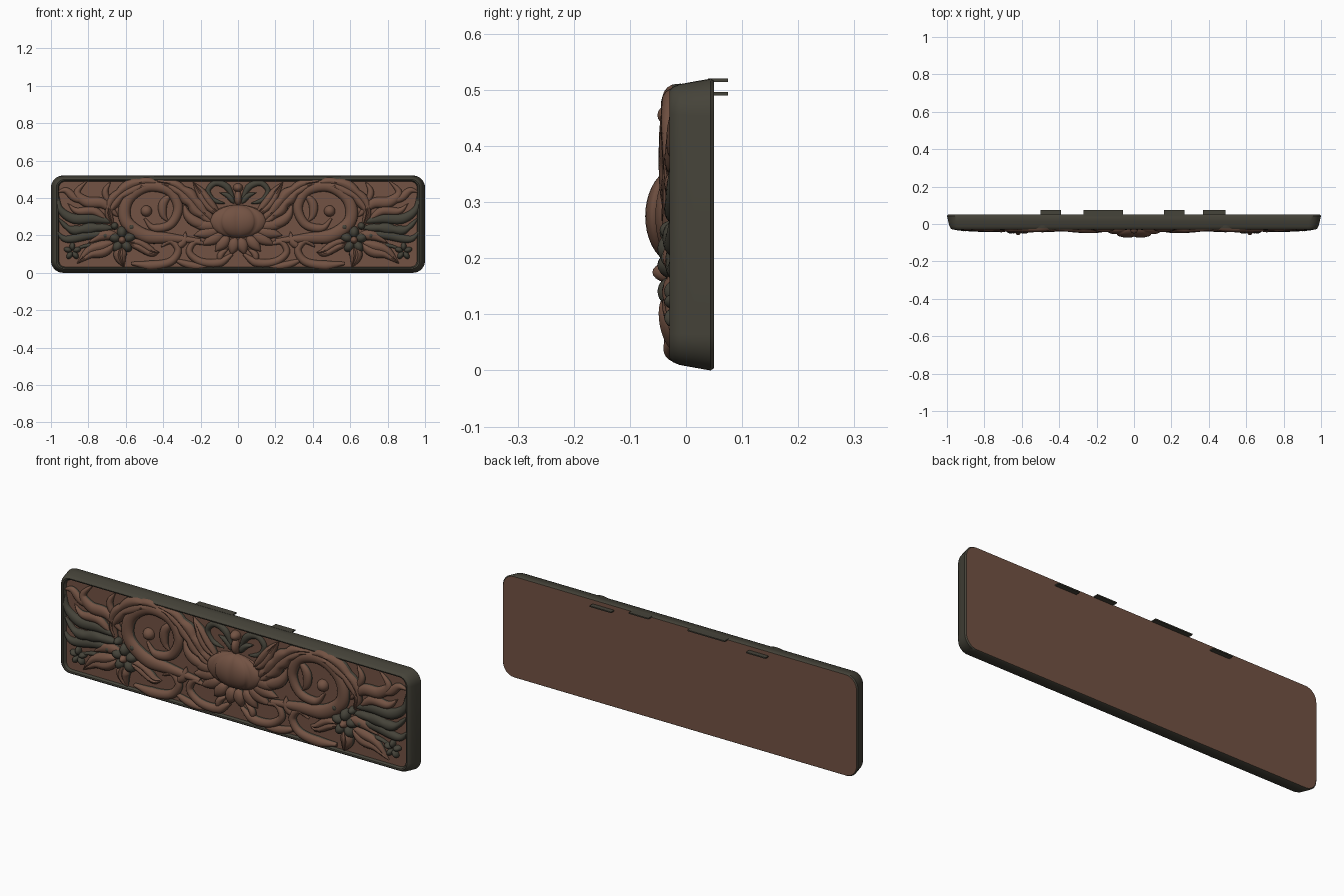
import bpy, bmesh, math
from mathutils import Vector, Matrix

cube = bpy.data.objects.get("Cube")
if cube:
    bpy.data.objects.remove(cube)


def material(name, colour):
    mat = bpy.data.materials.new(name)
    mat.use_nodes = True
    mat.diffuse_color = (*colour, 1)
    bsdf = next(n for n in mat.node_tree.nodes if n.type == 'BSDF_PRINCIPLED')
    bsdf.inputs["Base Color"].default_value = (*colour, 1)
    bsdf.inputs["Roughness"].default_value = 0.8
    return mat


BROWN = material("carved brown wood", (0.17, 0.085, 0.056))
DARK = material("dark grey stain", (0.06, 0.056, 0.041))
FIELD = -0.013      # front face of the recessed background
MID = 0.26          # height of the panel centre


def finish(name, bm, mats, mirror=False, angle=45):
    bmesh.ops.recalc_face_normals(bm, faces=bm.faces[:])
    mesh = bpy.data.meshes.new(name)
    bm.to_mesh(mesh)
    bm.free()
    for mat in mats:
        mesh.materials.append(mat)
    obj = bpy.data.objects.new(name, mesh)
    bpy.context.collection.objects.link(obj)
    bpy.ops.object.select_all(action='DESELECT')
    obj.select_set(True)
    bpy.context.view_layer.objects.active = obj
    bpy.ops.object.shade_smooth_by_angle(angle=math.radians(angle))
    if mirror:
        mod = obj.modifiers.new("Mirror", 'MIRROR')
        mod.use_mirror_merge = False
    return obj


def spline(points, steps=9):
    """Catmull-Rom samples through the control points."""
    p = [Vector(q) for q in points]
    p = [2 * p[0] - p[1]] + p + [2 * p[-1] - p[-2]]
    out = []
    for a, b, c, d in zip(p, p[1:], p[2:], p[3:]):
        for i in range(steps):
            t = i / steps
            out.append(0.5 * (2 * b + (c - a) * t + (2 * a - 5 * b + 4 * c - d) * t * t
                              + (3 * b - a - 3 * c + d) * t ** 3))
    return out + [p[-2]]


def leaf_width(t):
    return max(0.06, math.sin(math.pi * t ** 0.75) ** 0.85)


def scroll_width(t):
    return max(0.1, min(1, 0.3 + 4 * t) * (1 - 0.5 * t) * min(1, 0.3 + 6 * (1 - t)))


def stroke(name, points, width, height, shape=leaf_width, top=BROWN, lobes=0, groove=0.0, mirror=True):
    """Raised half-round carving that follows a path and varies in width."""
    bm = bmesh.new()
    path = spline(points)
    sides, last, rings = 10, len(path) - 1, []
    for i, c in enumerate(path):
        t = i / last
        along = (path[min(i + 1, last)] - path[max(i - 1, 0)]).normalized()
        across = Vector((-along.y, along.x))
        full = shape(t)
        edge = full * (0.72 + 0.28 * abs(math.sin(math.pi * lobes * t))) if lobes else full
        ring = []
        for j in range(sides + 1):
            a = math.pi * j / sides
            q = c + across * math.cos(a) * width * edge
            lift = height * full ** 0.5 * (math.sin(a) ** 0.7 if 0 < j < sides else 0)
            lift *= 1 - groove * max(0, 1 - abs(math.cos(a)) * 3)
            ring.append(bm.verts.new((q.x, FIELD + 0.004 - lift, q.y)))
        rings.append(ring)
    for r, s in zip(rings, rings[1:]):
        for j in range(sides + 1):
            k = (j + 1) % (sides + 1)
            f = bm.faces.new((r[j], r[k], s[k], s[j]))
            # undercut flanks keep the dark stain
            f.material_index = 1 if j in (0, sides - 1, sides) else 0
    bm.faces.new(rings[0])
    bm.faces.new(rings[-1])
    return finish(name, bm, [top, DARK], mirror, 60)


def blobs(name, items, mat, mirror=True):
    """Flattened balls given as x, z, radius x, radius z, depth, tilt."""
    bm = bmesh.new()
    for x, z, rx, rz, depth, tilt in items:
        m = (Matrix.Translation((x, FIELD, z)) @ Matrix.Rotation(-tilt, 4, 'Y')
             @ Matrix.Diagonal((rx, depth, rz, 1)))
        bmesh.ops.create_uvsphere(bm, u_segments=20, v_segments=12, radius=1, matrix=m)
    return finish(name, bm, [mat], mirror, 60)


# Panel body: rounded rectangle lofted from the back to the recessed field
def outline(inset, radius, n=8):
    hx, hz = 1 - 1.35 * inset, MID - inset
    pts = []
    for k, (sx, sz) in enumerate([(1, 1), (-1, 1), (-1, -1), (1, -1)]):
        for i in range(n + 1):
            a = math.pi / 2 * (k + i / n)
            pts.append((sx * (hx - radius) + radius * math.cos(a),
                        MID + sz * (hz - radius) + radius * math.sin(a)))
    return pts


bm = bmesh.new()
profile = [(0.004, 0.05), (0, 0.044), (0.005, 0.015), (0.01, -0.012), (0.015, -0.024),
           (0.021, -0.029), (0.027, -0.027), (0.032, FIELD)]
loops = [[bm.verts.new((x, y, z)) for x, z in outline(inset, 0.065 - inset)] for inset, y in profile]
for r, s in zip(loops, loops[1:]):
    for j in range(len(r)):
        k = (j + 1) % len(r)
        bm.faces.new((r[j], r[k], s[k], s[j])).material_index = 1
bm.faces.new(loops[0])
bm.faces.new(loops[-1])
finish("panel_body", bm, [BROWN, DARK])

# Thin hanging tabs on the back
bm = bmesh.new()
for x, length, z in [(-0.445, 0.11, 0.493), (-0.165, 0.21, 0.517), (0.215, 0.11, 0.517), (0.43, 0.12, 0.493)]:
    bmesh.ops.create_cube(bm, size=1, matrix=Matrix.Translation((x, 0.057, z))
                          @ Matrix.Diagonal((length, 0.036, 0.006, 1)))
finish("back_tabs", bm, [DARK])

# Ribbed central pod
bm = bmesh.new()
bmesh.ops.create_uvsphere(bm, u_segments=72, v_segments=20, radius=1)
for v in bm.verts:
    rib = 0.88 + 0.12 * abs(math.sin(math.atan2(v.co.y, v.co.x) * 4.5 + math.pi / 4)) ** 0.6
    v.co = Vector((v.co.x * 0.162 * rib, FIELD + v.co.y * 0.062 * rib, 0.275 + v.co.z * 0.088))
finish("central_pod", bm, [BROWN], angle=60)

# Fan of pointed leaves under the pod
for i in range(5):
    a = math.radians(8 + i * 21)
    d = Vector((math.sin(a), -math.cos(a) * 0.62))
    base = Vector((0, 0.25))
    stroke("pod_skirt_leaf", [base + d * r for r in (0.1, 0.18, 0.25)], 0.032, 0.034)

# Feathered wings above the pod
stroke("wing_leaf", [(0.12, 0.26), (0.2, 0.33), (0.27, 0.41), (0.36, 0.47), (0.5, 0.49)],
       0.05, 0.042, lobes=5, groove=0.3)
stroke("inner_wing_leaf", [(0.1, 0.31), (0.16, 0.37), (0.2, 0.43), (0.24, 0.485)], 0.035, 0.036, groove=0.3)
stroke("outer_wing_leaf", [(0.14, 0.25), (0.22, 0.27), (0.27, 0.31), (0.29, 0.37)], 0.03, 0.035)

# Looped ribbon and bud at the top centre
stroke("top_loop", [(0.02, 0.39), (0.06, 0.46), (0.12, 0.48), (0.16, 0.44), (0.13, 0.39), (0.07, 0.37)],
       0.02, 0.022, scroll_width, DARK)
stroke("top_sprig", [(0.02, 0.37), (0.05, 0.41), (0.1, 0.43)], 0.016, 0.022, top=DARK)
blobs("top_bud", [(0, 0.455, 0.026, 0.024, 0.038, 0), (0, 0.4, 0.02, 0.04, 0.032, 0)], BROWN, False)

# Large side scroll with its curled end
stroke("main_scroll", [(0.2, 0.17), (0.36, 0.185), (0.5, 0.2), (0.6, 0.28), (0.59, 0.39), (0.49, 0.46),
                       (0.37, 0.44), (0.32, 0.35), (0.36, 0.26), (0.45, 0.24), (0.5, 0.29)],
       0.04, 0.036, scroll_width)
blobs("scroll_eye", [(0.49, 0.33, 0.03, 0.03, 0.032, 0)], BROWN)
stroke("scroll_inner_leaf", [(0.36, 0.42), (0.4, 0.37), (0.4, 0.31), (0.37, 0.27)], 0.024, 0.026)
stroke("scroll_crest_leaf", [(0.4, 0.47), (0.52, 0.475), (0.63, 0.42), (0.69, 0.33), (0.66, 0.23)],
       0.045, 0.038, lobes=4, groove=0.3)

# Upper corner tendrils
stroke("corner_hook", [(0.64, 0.3), (0.72, 0.37), (0.81, 0.38), (0.86, 0.43), (0.8, 0.5)], 0.03, 0.03)
stroke("corner_tip", [(0.8, 0.38), (0.87, 0.4), (0.92, 0.44), (0.97, 0.43)], 0.022, 0.026)
stroke("hook_spur", [(0.68, 0.36), (0.71, 0.43), (0.68, 0.49)], 0.018, 0.024)

# Dark curling leaves along the outer edge
stroke("edge_curl_upper", [(0.66, 0.27), (0.77, 0.29), (0.88, 0.29), (0.95, 0.34), (0.96, 0.42)],
       0.028, 0.03, top=DARK)
stroke("edge_curl_middle", [(0.66, 0.24), (0.78, 0.24), (0.89, 0.23), (0.97, 0.3)], 0.03, 0.033, top=DARK, lobes=4)
stroke("edge_curl_lower", [(0.68, 0.21), (0.8, 0.2), (0.92, 0.18), (0.975, 0.23)], 0.024, 0.028, top=DARK)
stroke("edge_brown_leaf", [(0.7, 0.28), (0.77, 0.33), (0.86, 0.33), (0.91, 0.37)], 0.024, 0.03)

# Side flower with five petals and berries
fx, fz = 0.62, 0.175
ring = [(math.cos(a), math.sin(a), a) for a in (math.tau * i / 5 + 0.3 for i in range(5))]
blobs("flower_petals", [(fx + 0.042 * c, fz + 0.042 * s, 0.033, 0.026, 0.038, a) for c, s, a in ring], DARK)
blobs("flower_centre", [(fx, fz, 0.022, 0.022, 0.047, 0)], BROWN)
blobs("flower_berries", [(0.57, 0.245, 0.022, 0.022, 0.034, 0), (0.66, 0.25, 0.02, 0.02, 0.034, 0),
                         (0.71, 0.2, 0.02, 0.02, 0.032, 0)], DARK)

# Broad pointed leaves around the flower
stroke("flower_leaf_outer", [(0.66, 0.16), (0.72, 0.13), (0.79, 0.11), (0.86, 0.05)], 0.045, 0.036, groove=0.3)
stroke("flower_leaf_lower", [(0.62, 0.14), (0.63, 0.09), (0.61, 0.03)], 0.036, 0.042, groove=0.3)
stroke("flower_leaf_inner", [(0.59, 0.16), (0.53, 0.15), (0.46, 0.11), (0.42, 0.11)], 0.032, 0.034, groove=0.3)
stroke("flower_leaf_upper", [(0.64, 0.2), (0.72, 0.2), (0.8, 0.16)], 0.028, 0.033)

# Small corner blossom
blobs("corner_blossom", [(0.885 + 0.026 * c, 0.115 + 0.026 * s, 0.022, 0.015, 0.026, a) for c, s, a in ring], DARK)
stroke("blossom_stem", [(0.78, 0.15), (0.83, 0.14), (0.88, 0.12)], 0.012, 0.02, scroll_width, DARK)

# Lower scrollwork
stroke("lower_scroll", [(0.03, 0.1), (0.1, 0.055), (0.2, 0.06), (0.26, 0.11), (0.23, 0.165), (0.17, 0.15)],
       0.026, 0.03, scroll_width)
stroke("lower_outer_scroll", [(0.57, 0.05), (0.46, 0.04), (0.36, 0.06), (0.32, 0.12), (0.36, 0.17), (0.41, 0.14)],
       0.028, 0.033, scroll_width)
stroke("lower_leaf", [(0.34, 0.07), (0.27, 0.045), (0.2, 0.035), (0.14, 0.04)], 0.02, 0.026)
stroke("lower_spur", [(0.1, 0.06), (0.09, 0.1), (0.05, 0.13)], 0.018, 0.026)
stroke("lower_side_leaf", [(0.33, 0.13), (0.29, 0.17), (0.28, 0.22)], 0.022, 0.028)
